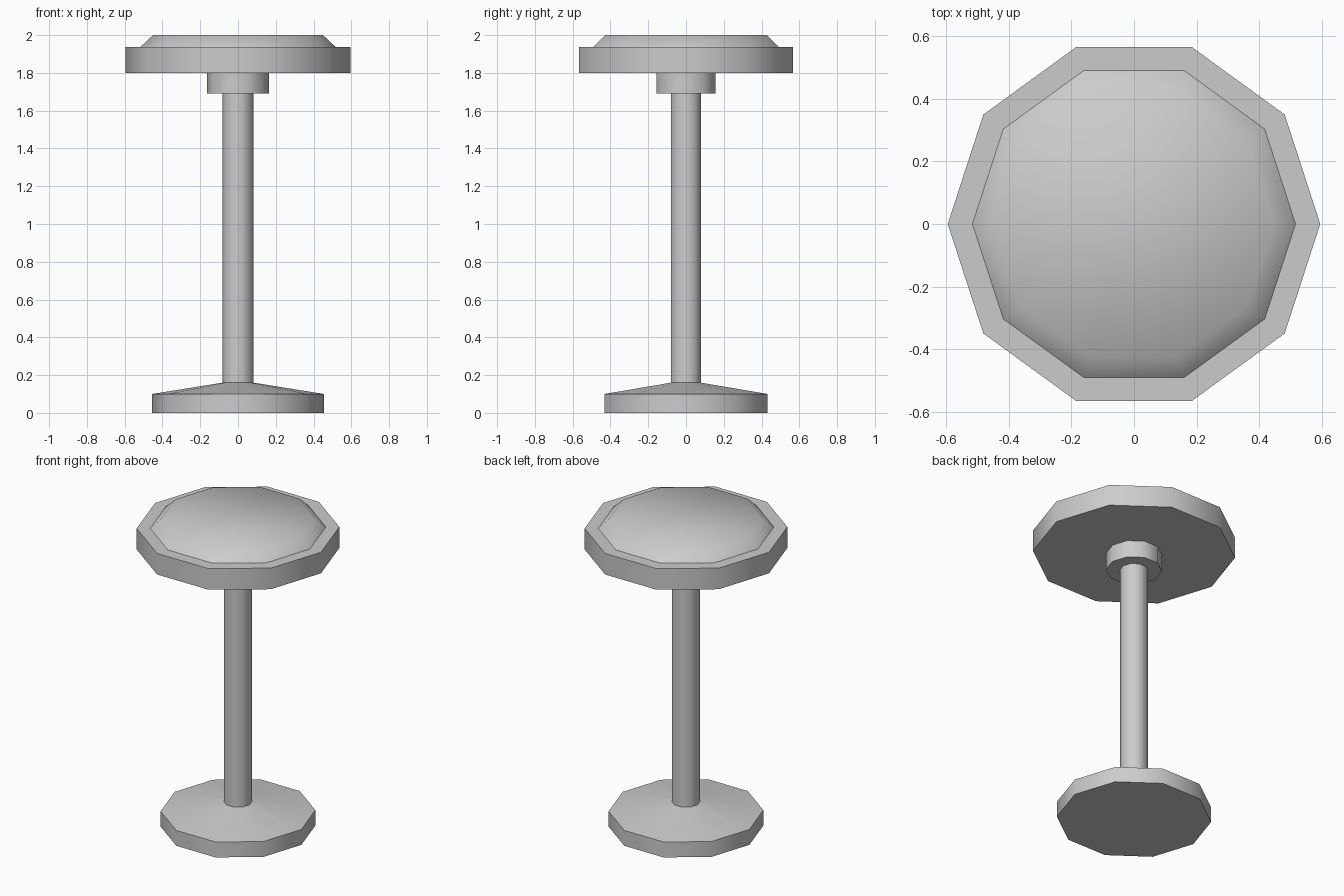
import bpy
import bmesh
from math import cos, sin, tau

SIDES = 10

cube = bpy.data.objects.get("Cube")
if cube:
    bpy.data.objects.remove(cube, do_unlink=True)

# Single grey finish
grey = bpy.data.materials.new("grey")
grey.use_nodes = True
color = (0.6, 0.6, 0.6, 1)
grey.diffuse_color = color
grey.node_tree.nodes["Principled BSDF"].inputs["Base Color"].default_value = color


def turned_part(name, profile, soft=(), cap_bottom=True, cap_top=True):
    """Sweep (radius, z) points round z; rings listed in soft stay smooth."""
    bm = bmesh.new()
    rings = [[bm.verts.new((r * cos(tau * i / SIDES), r * sin(tau * i / SIDES), z))
              for i in range(SIDES)] for r, z in profile]
    for low, high in zip(rings, rings[1:]):
        for i in range(SIDES):
            j = (i + 1) % SIDES
            bm.faces.new((low[i], low[j], high[j], high[i]))
    if cap_bottom:
        bm.faces.new(rings[0][::-1])
    if cap_top:
        bm.faces.new(rings[-1])
    for face in bm.faces:
        face.smooth = True
    # Hard creases follow the rings; the facets round the side blend together
    for k, ring in enumerate(rings):
        for i in range(SIDES):
            edge = bm.edges.get((ring[i], ring[(i + 1) % SIDES]))
            edge.smooth = k in soft
    mesh = bpy.data.meshes.new(name)
    bm.to_mesh(mesh)
    bm.free()
    mesh.materials.append(grey)
    obj = bpy.data.objects.new(name, mesh)
    bpy.context.collection.objects.link(obj)
    return obj


# Foot with a shallow conical top
turned_part("base", [(0.455, 0), (0.455, 0.10), (0.083, 0.16)])

# Upright column
turned_part("post", [(0.083, 0.16), (0.083, 1.69)], cap_bottom=False, cap_top=False)

# Collar beneath the seat
turned_part("collar", [(0.165, 1.69), (0.165, 1.80)], cap_top=False)

# Seat rim and softly rounded cushion
turned_part("seat", [(0.596, 1.80), (0.596, 1.937), (0.517, 1.937), (0.45, 2.0)], soft=(3,))
